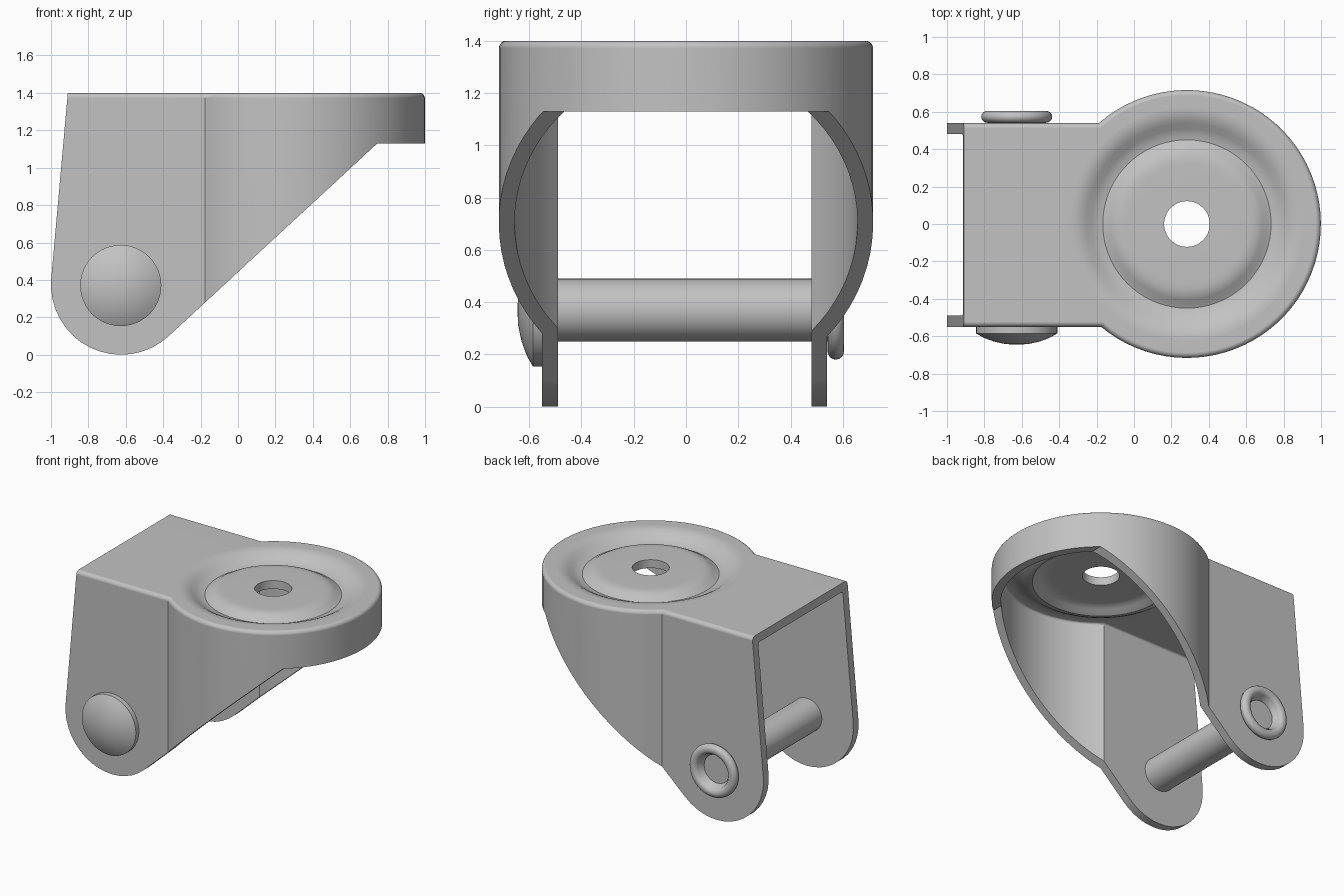
import bpy, bmesh
from math import radians, asin, sin, cos, pi, tau
from mathutils import Matrix, Vector

if "Cube" in bpy.data.objects:
    bpy.data.objects.remove(bpy.data.objects["Cube"])

COLOUR = (0.54, 0.54, 0.54, 1)
steel = bpy.data.materials.new("grey_steel")
steel.use_nodes = True
steel.diffuse_color = COLOUR
steel.node_tree.nodes["Principled BSDF"].inputs["Base Color"].default_value = COLOUR

SWIVEL_X = 0.283      # centre of the round swivel housing
AXLE = Vector((-0.627, 0, 0.37))


def finish(bm, name):
    bmesh.ops.recalc_face_normals(bm, faces=bm.faces[:])
    mesh = bpy.data.meshes.new(name)
    bm.to_mesh(mesh)
    bm.free()
    mesh.materials.append(steel)
    ob = bpy.data.objects.new(name, mesh)
    bpy.context.collection.objects.link(ob)
    return ob


def prism(name, points, direction, round_top=0):
    """Extrude a closed outline, optionally rounding its upper rim."""
    bm = bmesh.new()
    face = bm.faces.new([bm.verts.new(p) for p in points])
    out = bmesh.ops.extrude_face_region(bm, geom=[face])["geom"]
    moved = [g for g in out if isinstance(g, bmesh.types.BMVert)]
    bmesh.ops.translate(bm, verts=moved, vec=direction)
    if round_top:
        rim = [e for e in bm.edges if all(v in moved for v in e.verts)]
        bmesh.ops.bevel(bm, geom=rim, offset=round_top, segments=4,
                        profile=0.5, affect='EDGES')
    return finish(bm, name)


def lathe(name, profile, steps=72):
    """Revolve a closed (radius, height) profile about z."""
    bm = bmesh.new()
    verts = [bm.verts.new((r, 0, z)) for r, z in profile]
    edges = [bm.edges.new((a, b)) for a, b in zip(verts, verts[1:])]
    if profile[0][0] > 0:
        edges.append(bm.edges.new((verts[-1], verts[0])))
    bmesh.ops.spin(bm, geom=verts + edges, cent=(0, 0, 0), axis=(0, 0, 1),
                   angle=tau, steps=steps)
    bmesh.ops.remove_doubles(bm, verts=bm.verts[:], dist=1e-4)
    return finish(bm, name)


def keyhole(inset, end_x, z):
    """Plan outline: round housing running into a straight-sided arm."""
    r, right, left = 0.716 - inset, -0.55 + inset, 0.54 - inset
    a0, a1 = -pi - asin(right / r), pi - asin(left / r)
    n = 60
    arc = [a0 + (a1 - a0) * i / n for i in range(n + 1)]
    return ([(SWIVEL_X + r * cos(a), r * sin(a), z) for a in arc]
            + [(end_x, left, z), (end_x, right, z)])


def carve(ob, cutter, operation):
    mod = ob.modifiers.new("carve", 'BOOLEAN')
    mod.object, mod.operation, mod.solver = cutter, operation, 'EXACT'
    bpy.context.view_layer.objects.active = ob
    bpy.ops.object.modifier_apply(modifier=mod.name)
    bpy.data.objects.remove(cutter)


def smooth(ob, angle=35):
    bpy.ops.object.select_all(action='DESELECT')
    ob.select_set(True)
    bpy.context.view_layer.objects.active = ob
    bpy.ops.object.shade_smooth_by_angle(angle=radians(angle))


# Fork body: keyhole shell, hollow below and open at the arm end
fork = prism("fork_body", keyhole(0, -1.15, -0.1), (0, 0, 1.5), 0.028)
cavity = prism("cavity", keyhole(0.06, -1.3, -0.2), (0, 0, 1.54), 0.015)
carve(fork, cavity, 'DIFFERENCE')

# Side silhouette: rounded axle end, slanted underside, short front skirt
arc = [radians(175 + (312.6 - 175) * i / 16) for i in range(17)]
side = [(-0.625 + 0.375 * cos(a), 0.375 + 0.375 * sin(a)) for a in arc]
side += [(0.745, 1.13), (1.2, 1.13), (1.2, 1.6), (-0.892, 1.6)]
silhouette = prism("silhouette", [(x, -1, z) for x, z in side], (0, 2, 0))
carve(fork, silhouette, 'INTERSECT')

# Opening for the swivel race
opening = lathe("opening", [(0, 1.2), (0.62, 1.2), (0.62, 1.6), (0, 1.6)])
opening.data.transform(Matrix.Translation((SWIVEL_X, 0, 0)))
carve(fork, opening, 'DIFFERENCE')
smooth(fork)
weighted = fork.modifiers.new("even_shading", 'WEIGHTED_NORMAL')
weighted.keep_sharp = True

# Swivel race: pressed plate with a ring groove and a central hole
top = [(0.62, 1.4), (0.6, 1.399), (0.57, 1.392), (0.54, 1.377), (0.51, 1.357),
       (0.48, 1.342), (0.45, 1.336), (0.43, 1.345), (0.405, 1.362),
       (0.38, 1.374), (0.35, 1.38), (0.32, 1.381), (0.122, 1.381)]
race = lathe("swivel_race", top + [(r, z - 0.06) for r, z in reversed(top)])
race.location.x = SWIVEL_X
smooth(race)

# Axle rivet: domed head on the right, shaft, rolled hollow end on the left
rolled = [(0.155 + 0.035 * cos(a), 0.573 + 0.032 * sin(a))
          for a in [radians(-90 + 22.5 * i) for i in range(13)]]
rivet = lathe("axle_rivet", [
    (0, -0.645), (0.06, -0.642), (0.12, -0.629), (0.175, -0.609), (0.217, -0.585),
    (0.217, -0.545), (0.12, -0.545), (0.12, 0.541)] + rolled
    + [(0.108, 0.56), (0.1, 0.53), (0.1, 0.47), (0, 0.47)], 48)
rivet.data.transform(Matrix.Rotation(radians(-90), 4, 'X'))
rivet.location = AXLE
smooth(rivet)
